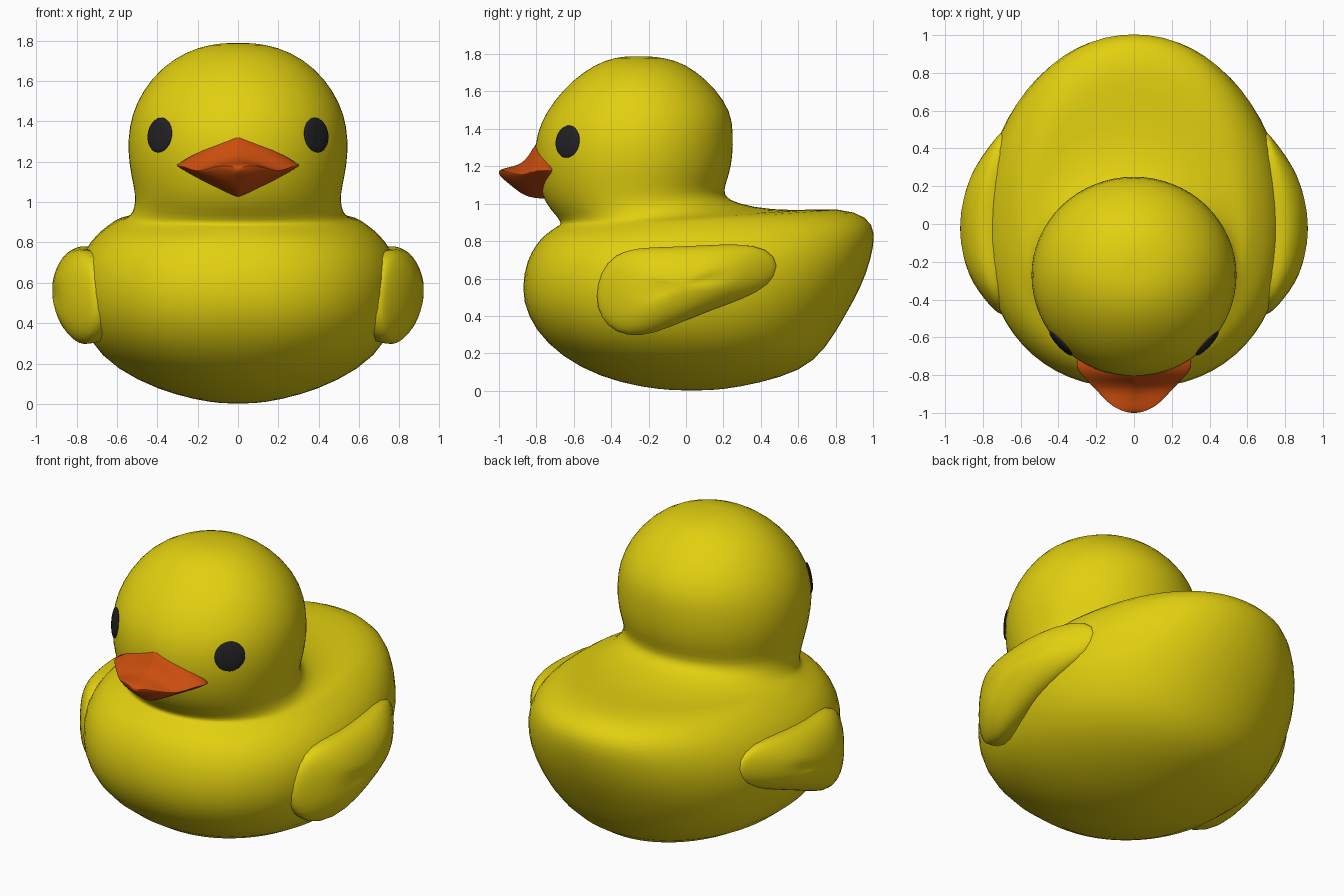
import bpy, bmesh, math
from mathutils import Vector
from mathutils.bvhtree import BVHTree

if "Cube" in bpy.data.objects:
    bpy.data.objects.remove(bpy.data.objects["Cube"])


def material(name, rgb):
    m = bpy.data.materials.new(name)
    m.diffuse_color = (*rgb, 1)
    m.use_nodes = True
    m.node_tree.nodes["Principled BSDF"].inputs["Base Color"].default_value = m.diffuse_color
    return m


yellow = material("yellow", (0.76, 0.63, 0.005))
orange = material("orange", (0.60, 0.075, 0.004))
black = material("black", (0.016, 0.016, 0.018))


def loft(name, rings, start, end, mat, levels=1):
    """Skin closed rings of points, closing both ends to a pole."""
    bm = bmesh.new()
    loops = [[bm.verts.new(p) for p in r] for r in rings]
    n = len(loops[0])
    for a, b in zip(loops, loops[1:]):
        for i in range(n):
            j = (i + 1) % n
            bm.faces.new((a[i], a[j], b[j], b[i]))
    for loop, pole in ((loops[0], start), (loops[-1], end)):
        v = bm.verts.new(pole)
        for i in range(n):
            bm.faces.new((loop[i], loop[(i + 1) % n], v))
    bmesh.ops.recalc_face_normals(bm, faces=bm.faces)
    me = bpy.data.meshes.new(name)
    bm.to_mesh(me)
    bm.free()
    me.materials.append(mat)
    me.shade_smooth()
    ob = bpy.data.objects.new(name, me)
    bpy.context.collection.objects.link(ob)
    sub = ob.modifiers.new("smooth", 'SUBSURF')
    sub.levels = sub.render_levels = levels
    return ob


def spow(v, e):
    return math.copysign(abs(v) ** e, v)


# Body and head: front y, front z, back y, back z, half width, y of widest point
sections = [
    (-0.14, 0.006, 0.20, 0.006, 0.13, 0.02),
    (-0.35, 0.04, 0.39, 0.04, 0.30, 0.0),
    (-0.57, 0.12, 0.62, 0.105, 0.50, 0.0),
    (-0.75, 0.25, 0.75, 0.22, 0.69, 0.0),
    (-0.855, 0.40, 0.855, 0.40, 0.785, 0.0),
    (-0.885, 0.55, 0.94, 0.55, 0.81, 0.0),
    (-0.855, 0.70, 0.995, 0.70, 0.80, 0.0),
    (-0.80, 0.79, 1.022, 0.85, 0.73, 0.0),
    (-0.76, 0.83, 0.975, 0.93, 0.66, -0.03),
    (-0.72, 0.86, 0.84, 0.98, 0.605, -0.08),
    (-0.69, 0.88, 0.57, 0.96, 0.57, -0.15),
    (-0.665, 0.89, 0.36, 0.98, 0.535, -0.22),
    (-0.69, 0.93, 0.22, 1.02, 0.515, -0.25),
    (-0.755, 1.00, 0.20, 1.07, 0.51, -0.27),
    (-0.80, 1.12, 0.232, 1.15, 0.533, -0.27),
    (-0.815, 1.25, 0.253, 1.25, 0.55, -0.27),
    (-0.80, 1.38, 0.255, 1.38, 0.542, -0.27),
    (-0.75, 1.49, 0.243, 1.49, 0.508, -0.265),
    (-0.66, 1.61, 0.165, 1.61, 0.435, -0.26),
    (-0.545, 1.71, 0.055, 1.71, 0.325, -0.26),
    (-0.43, 1.77, -0.055, 1.77, 0.195, -0.26),
    (-0.33, 1.788, -0.18, 1.788, 0.08, -0.26),
]
N = 32
rings = []
for yf, zf, yb, zb, w, yc in sections:
    ring = []
    for i in range(N):
        a = math.tau * i / N
        c, s = math.cos(a), math.sin(a)
        e = (0.88 if s < 0 else 0.94) if 0.2 < zf < 0.85 else 1.0   # fuller body
        y = yc + spow(s, e) * ((yb - yc) if s > 0 else (yc - yf))
        z = zf + (zb - zf) * (y - yf) / (yb - yf)
        ring.append((w * spow(c, e), y, z))
    rings.append(ring)
body = loft("body_and_head", rings, (0, 0.03, 0.0), (0, -0.26, 1.788), yellow)

# Wings: side outline (y, z) shrinking to a short spine as it swells outward
outline = [(-0.49, 0.50), (-0.465, 0.635), (-0.385, 0.735), (-0.26, 0.77),
           (-0.10, 0.772), (0.08, 0.78), (0.28, 0.79), (0.445, 0.768),
           (0.512, 0.67), (0.46, 0.565), (0.31, 0.488), (0.10, 0.418),
           (-0.09, 0.332), (-0.25, 0.28), (-0.385, 0.305), (-0.465, 0.39)]
cy, cz = -0.02, 0.565
for side, label in ((1, "left"), (-1, "right")):
    rings = []
    for s, h in ((0.9, -0.7), (1.0, 0.0), (0.97, 0.26), (0.88, 0.49),
                 (0.72, 0.71), (0.5, 0.88), (0.25, 0.98)):
        ring = []
        for oy, oz in outline:
            py = max(-0.15, min(0.12, oy))
            pz = cz + 0.2 * (py - cy)
            y, z = py + s * (oy - py), pz + s * (oz - pz)
            base = 0.775 - 0.35 * y * y
            outer = 0.926 - 0.7 * (y + 0.02) ** 2
            ring.append((side * (base + (outer - base) * h if s > 0.97 or h > 0
                                 else base - 0.12), y, z))
        rings.append(ring)
    loft("wing_" + label, rings, (side * 0.6, cy, cz), (side * 0.926, cy, cz), yellow)

# Beak: y, half width, top z, bottom z
rings = []
for y, w, top, bot in ((-0.69, 0.315, 1.35, 1.02), (-0.76, 0.31, 1.35, 1.025),
                       (-0.80, 0.28, 1.335, 1.028), (-0.84, 0.24, 1.255, 1.035),
                       (-0.88, 0.20, 1.215, 1.052), (-0.93, 0.155, 1.198, 1.092),
                       (-0.97, 0.108, 1.19, 1.125), (-0.995, 0.05, 1.18, 1.148)):
    mid = min(1.182, (top + bot) / 2 + 0.018)
    ring = []
    for i in range(32):
        a = math.tau * i / 32
        c, s = math.cos(a), math.sin(a)
        h = (top - mid) if s > 0 else (mid - bot)
        e = 1.9 if y > -0.9 else 1.4
        ring.append((w * spow(c, e - 0.1), y, mid + h * spow(s, e)))
    rings.append(ring)
loft("beak", rings, (0, -0.65, 1.18), (0, -1.002, 1.165), orange)

# Eyes: thin lenses set on the head surface
bpy.context.view_layer.update()
tree = BVHTree.FromObject(body, bpy.context.evaluated_depsgraph_get())
for side, label in ((1, "left"), (-1, "right")):
    origin = Vector((0, -0.27, 1.27))
    direction = Vector((side * 0.387, -0.362, 0.062)).normalized()
    hit = tree.ray_cast(origin, direction)[0]
    bpy.ops.mesh.primitive_uv_sphere_add(segments=24, ring_count=12, radius=1)
    eye = bpy.context.object
    eye.name = "eye_" + label
    eye.scale = (0.087, 0.087, 0.017)
    eye.rotation_euler = direction.to_track_quat('Z', 'Y').to_euler()
    eye.location = hit - direction * 0.003
    eye.data.materials.append(black)
    eye.data.shade_smooth()
